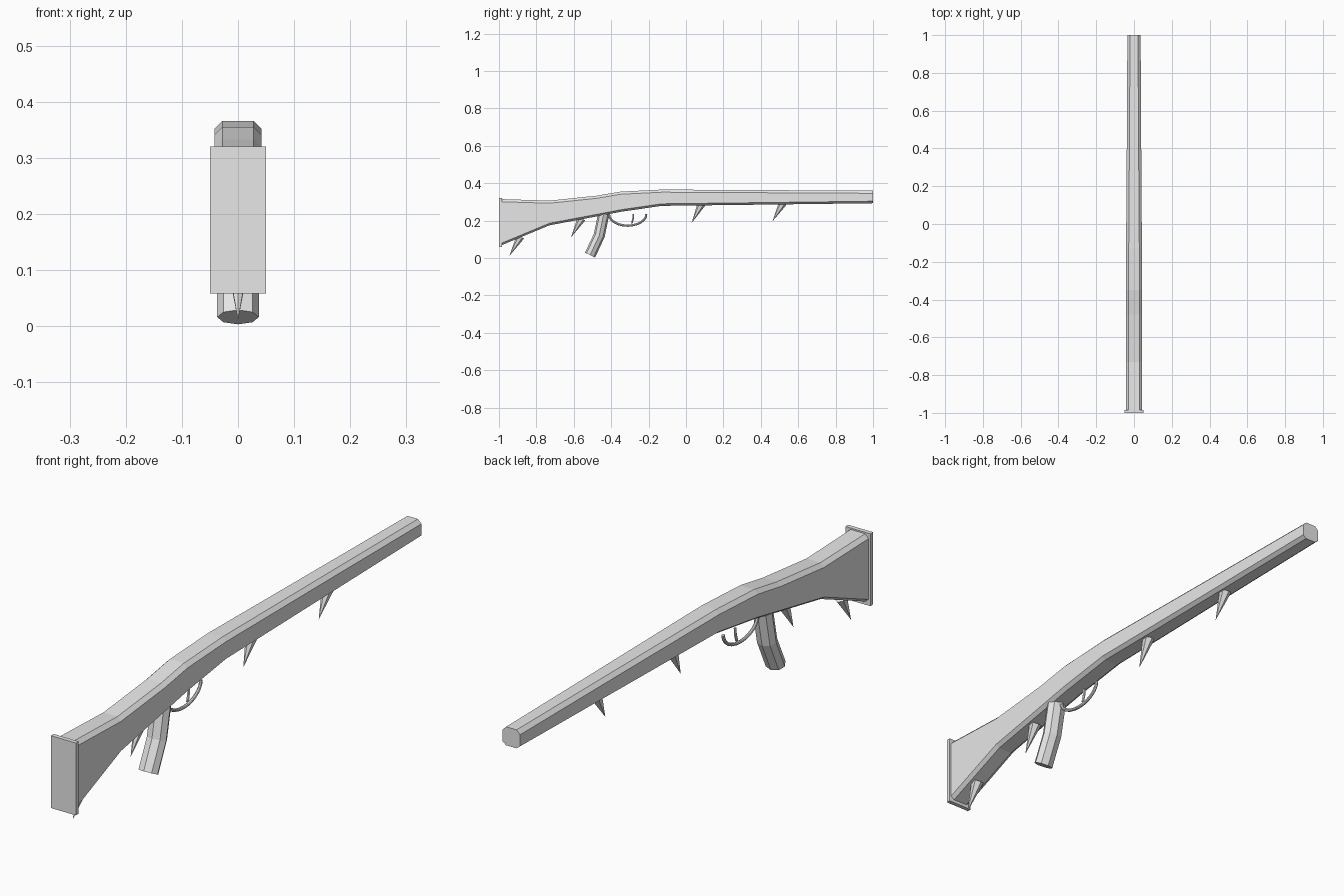
import bpy, bmesh, math
from mathutils import Vector

if "Cube" in bpy.data.objects:
    bpy.data.objects.remove(bpy.data.objects["Cube"])

grey = bpy.data.materials.new("plain grey")
grey.diffuse_color = (0.8, 0.8, 0.8, 1)
grey.use_nodes = True
grey.node_tree.nodes["Principled BSDF"].inputs["Base Color"].default_value = grey.diffuse_color


def loft(name, rings):
    """Skin a list of point rings into a closed, flat-shaded solid."""
    bm = bmesh.new()
    loops = [[bm.verts.new(p) for p in ring] for ring in rings]
    n = len(loops[0])
    for a, b in zip(loops, loops[1:]):
        for i in range(n):
            j = (i + 1) % n
            bm.faces.new((a[i], a[j], b[j], b[i]))
    bm.faces.new(loops[0])
    bm.faces.new(loops[-1])
    bmesh.ops.recalc_face_normals(bm, faces=bm.faces)
    me = bpy.data.meshes.new(name)
    bm.to_mesh(me)
    bm.free()
    me.materials.append(grey)
    ob = bpy.data.objects.new(name, me)
    bpy.context.collection.objects.link(ob)
    return ob


def sweep(name, path, rx, ry, sides):
    """Sweep an ellipse (rx across, ry in the side plane) along (y, z) points."""
    pts = [Vector((0, y, z)) for y, z in path]
    rings = []
    for i, p in enumerate(pts):
        t = (pts[min(i + 1, len(pts) - 1)] - pts[max(i - 1, 0)]).normalized()
        side = Vector((0, -t.z, t.y))
        rings.append([p + Vector((rx * math.cos(a), 0, 0)) + side * ry * math.sin(a)
                      for a in (math.tau * k / sides for k in range(sides))])
    return loft(name, rings)


# stock and barrel: chamfered section along y (y, bottom z, top z, half width)
stations = [(-0.99, 0.067, 0.315, 0.043), (-0.73, 0.175, 0.307, 0.042),
            (-0.48, 0.222, 0.333, 0.042), (-0.35, 0.247, 0.355, 0.042),
            (-0.13, 0.279, 0.366, 0.042), (0.45, 0.286, 0.363, 0.038),
            (1.0, 0.293, 0.360, 0.035)]
rings = []
for y, lo, hi, w in stations:
    c, d = 0.014, 0.011
    half = [(w - c, hi), (w, hi - c), (w, lo + d), (w - c, lo)]
    rings.append([(x, y, z) for x, z in half] + [(-x, y, z) for x, z in reversed(half)])
loft("stock_and_barrel", rings)

# butt plate
bpy.ops.mesh.primitive_cube_add(size=1, location=(0, -0.992, 0.189))
plate = bpy.context.object
plate.name = "butt_plate"
plate.scale = (0.1, 0.016, 0.262)
plate.data.materials.append(grey)

# pistol grip
sweep("grip", [(-0.437, 0.25), (-0.464, 0.12), (-0.513, 0.016)], 0.037, 0.030, 8)

# trigger guard and trigger
arc = [math.pi + math.pi * k / 12 for k in range(13)]
sweep("trigger_guard", [(-0.312 + 0.1 * math.cos(a), 0.235 + 0.062 * math.sin(a)) for a in arc],
      0.006, 0.006, 8)
sweep("trigger", [(-0.281, 0.235), (-0.283, 0.21), (-0.29, 0.185)], 0.005, 0.005, 6)

# spikes under the body: base and tip in (y, z)
for i, (base, tip) in enumerate([((-0.885, 0.115), (-0.945, 0.010)),
                                 ((-0.558, 0.212), (-0.615, 0.110)),
                                 ((0.083, 0.290), (0.030, 0.187)),
                                 ((0.518, 0.295), (0.462, 0.196))]):
    b, t = Vector((0, *base)), Vector((0, *tip))
    bpy.ops.mesh.primitive_cone_add(vertices=6, radius1=0.022, radius2=0, depth=(t - b).length,
                                    location=(b + t) / 2)
    spike = bpy.context.object
    spike.name = f"spike_{i + 1}"
    spike.rotation_euler = (t - b).to_track_quat('Z', 'Y').to_euler()
    spike.scale = (1, 1, 1)
    spike.data.materials.append(grey)
